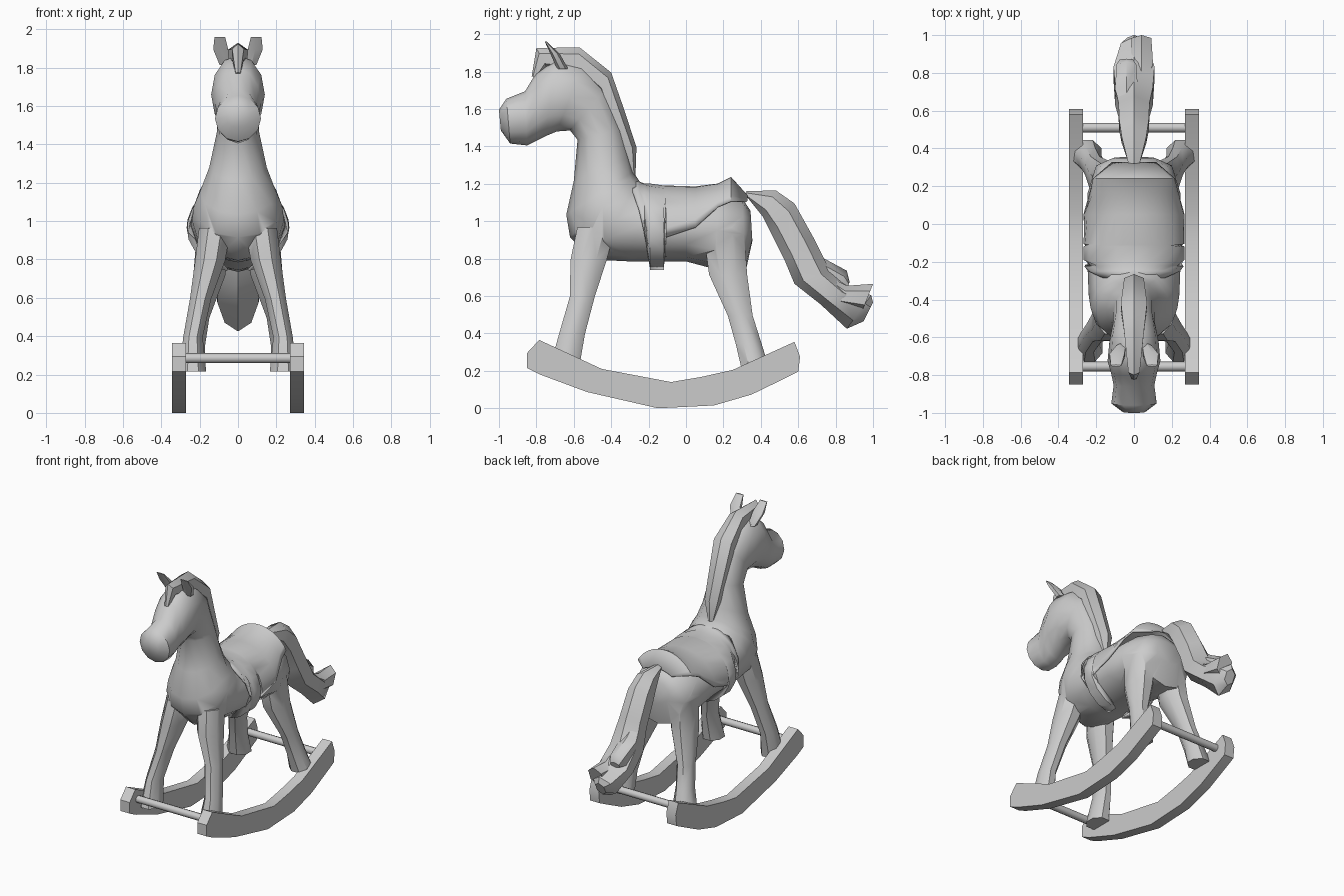
import bpy, bmesh, math
from mathutils import Vector

if "Cube" in bpy.data.objects:
    bpy.data.objects.remove(bpy.data.objects["Cube"])


def loft(name, rings, angle=40):
    """Skin a list of equal-length rings and cap both ends."""
    bm = bmesh.new()
    rows = [[bm.verts.new(p) for p in r] for r in rings]
    n = len(rows[0])
    for a, b in zip(rows, rows[1:]):
        for i in range(n):
            j = (i + 1) % n
            bm.faces.new((a[i], a[j], b[j], b[i]))
    bm.faces.new(rows[0][::-1])
    bm.faces.new(rows[-1])
    return finish(name, bm, angle)


def finish(name, bm, angle=40):
    bmesh.ops.recalc_face_normals(bm, faces=bm.faces)
    me = bpy.data.meshes.new(name)
    bm.to_mesh(me)
    bm.free()
    me.shade_smooth()
    me.set_sharp_from_angle(angle=math.radians(angle))
    ob = bpy.data.objects.new(name, me)
    bpy.context.collection.objects.link(ob)
    return ob


def side_rings(stations, n, x=0.0):
    """Oval rings spanned between an upper and a lower side-view point."""
    out = []
    for top, low, w in stations:
        t, l = Vector((x, *top)), Vector((x, *low))
        c, h = (t + l) / 2, (t - l) / 2
        out.append([c + h * math.cos(a) + Vector((w * math.sin(a), 0, 0))
                    for a in (2 * math.pi * i / n for i in range(n))])
    return out


def flat_rings(stations, n, s):
    """Horizontal oval rings, mirrored by s."""
    return [[(s * (x + rx * math.cos(a)), y + ry * math.sin(a), z)
             for a in (2 * math.pi * (i + 0.5) / n for i in range(n))]
            for x, y, z, rx, ry in stations]


# body, neck and head as one skin from rump to nose
body = loft("body", side_rings([
    ((.345, 1.06), (.355, .90), .11), ((.30, 1.13), (.32, .74), .20),
    ((.18, 1.16), (.15, .75), .245), ((0, 1.15), (0, .79), .25),
    ((-.20, 1.17), (-.30, .79), .245), ((-.25, 1.22), (-.50, .80), .24),
    ((-.27, 1.25), (-.62, .92), .23), ((-.28, 1.27), (-.64, 1.04), .20),
    ((-.30, 1.35), (-.60, 1.22), .15), ((-.34, 1.50), (-.58, 1.44), .11),
    ((-.42, 1.72), (-.62, 1.49), .11), ((-.55, 1.84), (-.69, 1.485), .13),
    ((-.70, 1.87), (-.75, 1.46), .14), ((-.80, 1.80), (-.79, 1.44), .12),
    ((-.86, 1.70), (-.85, 1.41), .108), ((-.96, 1.66), (-.94, 1.42), .12),
    ((-1.0, 1.60), (-.99, 1.49), .06)], 12))

# legs, fused into the body
front = [(.12, -.48, .97, .09, .11), (.145, -.52, .80, .085, .105),
         (.195, -.555, .60, .06, .072), (.235, -.61, .40, .055, .075),
         (.235, -.65, .22, .075, .085)]
hind = [(.12, .20, .97, .10, .12), (.15, .225, .72, .09, .11),
        (.205, .29, .50, .06, .072), (.23, .335, .35, .062, .075),
        (.25, .37, .22, .085, .08)]
for s in (-1, 1):
    for shape in (front, hind):
        leg = loft("leg", flat_rings(shape, 8, s))
        mod = body.modifiers.new("fuse", 'BOOLEAN')
        mod.operation, mod.solver, mod.object = 'UNION', 'EXACT', leg
        bpy.context.view_layer.objects.active = body
        bpy.ops.object.modifier_apply(modifier=mod.name)
        bpy.data.objects.remove(leg)
body.data.shade_smooth()
body.data.set_sharp_from_angle(angle=math.radians(45))

# saddle blanket with girth strap: arcs over the back down to an edge height
bm = bmesh.new()
rows = []
N, ZC = 16, .97
for y, zt, ze, rx in [(-.285, 1.225, 1.16, .235), (-.25, 1.21, 1.06, .255),
                      (-.22, 1.20, .95, .26), (-.19, 1.20, .75, .262),
                      (-.12, 1.19, .75, .262), (-.11, 1.19, .92, .262),
                      (.05, 1.185, .97, .262), (.17, 1.20, 1.08, .26),
                      (.24, 1.235, 1.11, .25), (.325, 1.14, 1.11, .20)]:
    rz = zt - ZC if ze > .8 else .225
    end = math.acos(max(-1, (ze - ZC) / rz))
    rows.append([])
    for i in range(N + 1):
        a = end * (2 * i / N - 1)
        c = math.cos(a)
        z = ZC + (zt - ZC if c > 0 else rz) * c
        rows[-1].append(bm.verts.new((rx * math.sin(a), y, z)))
for a, b in zip(rows, rows[1:]):
    for i in range(N):
        bm.faces.new((a[i], a[i + 1], b[i + 1], b[i]))
saddle = finish("saddle", bm)
mod = saddle.modifiers.new("thickness", 'SOLIDIFY')
mod.thickness, mod.offset = .012, 0

# mane with forelock
loft("mane", side_rings([
    ((-.825, 1.78), (-.80, 1.77), .015), ((-.80, 1.93), (-.74, 1.82), .035),
    ((-.57, 1.935), (-.58, 1.79), .06), ((-.40, 1.80), (-.47, 1.69), .08),
    ((-.33, 1.60), (-.42, 1.54), .07), ((-.265, 1.40), (-.35, 1.38), .06),
    ((-.27, 1.25), (-.30, 1.22), .02)], 6))

# ears
for s in (-1, 1):
    loft("ear", flat_rings([
        (.07, -.66, 1.82, .03, .03), (.09, -.70, 1.90, .045, .025),
        (.095, -.75, 1.965, .032, .005)], 6, s))

# tail with overlapping locks
loft("tail", side_rings([
    ((.32, 1.165), (.33, 1.13), .035), ((.48, 1.17), (.41, 1.03), .075),
    ((.58, 1.10), (.46, .93), .09), ((.68, .92), (.53, .79), .095),
    ((.77, .74), (.58, .67), .115), ((.87, .65), (.72, .56), .125),
    ((.99, .61), (.86, .43), .08), ((1.0, .57), (.95, .47), .04)], 6))
loft("tail_lock_upper", side_rings([
    ((.60, .92), (.60, .86), .03), ((.73, .81), (.67, .70), .07),
    ((.86, .74), (.80, .62), .06), ((.875, .68), (.86, .64), .04)], 6, -.04))
loft("tail_lock_lower", side_rings([
    ((.74, .72), (.72, .68), .03), ((.86, .66), (.82, .55), .07),
    ((1.0, .67), (.94, .52), .06)], 6, .04))

# rockers
runner = [((-.85, .30), (-.85, .22)), ((-.785, .37), (-.78, .185)),
          ((-.45, .215), (-.53, .092)), ((-.08, .145), (-.15, .005)),
          ((.08, .172), (.15, .02)), ((.25, .21), (.35, .078)),
          ((.58, .36), (.54, .17)), ((.61, .28), (.60, .20))]
for s in (-1, 1):
    loft("rocker", [[(s * .27, *t), (s * .345, *t), (s * .345, *b), (s * .27, *b)]
                    for t, b in runner], 35)

# cross bars
for y in (-.755, .51):
    loft("cross_bar", [[(x, y + .026 * math.cos(a), .29 + .026 * math.sin(a))
                        for a in (math.pi * i / 4 for i in range(8))]
                       for x in (-.275, .275)], 50)

# settle on the ground
for ob in bpy.data.objects:
    ob.location.z -= .005
